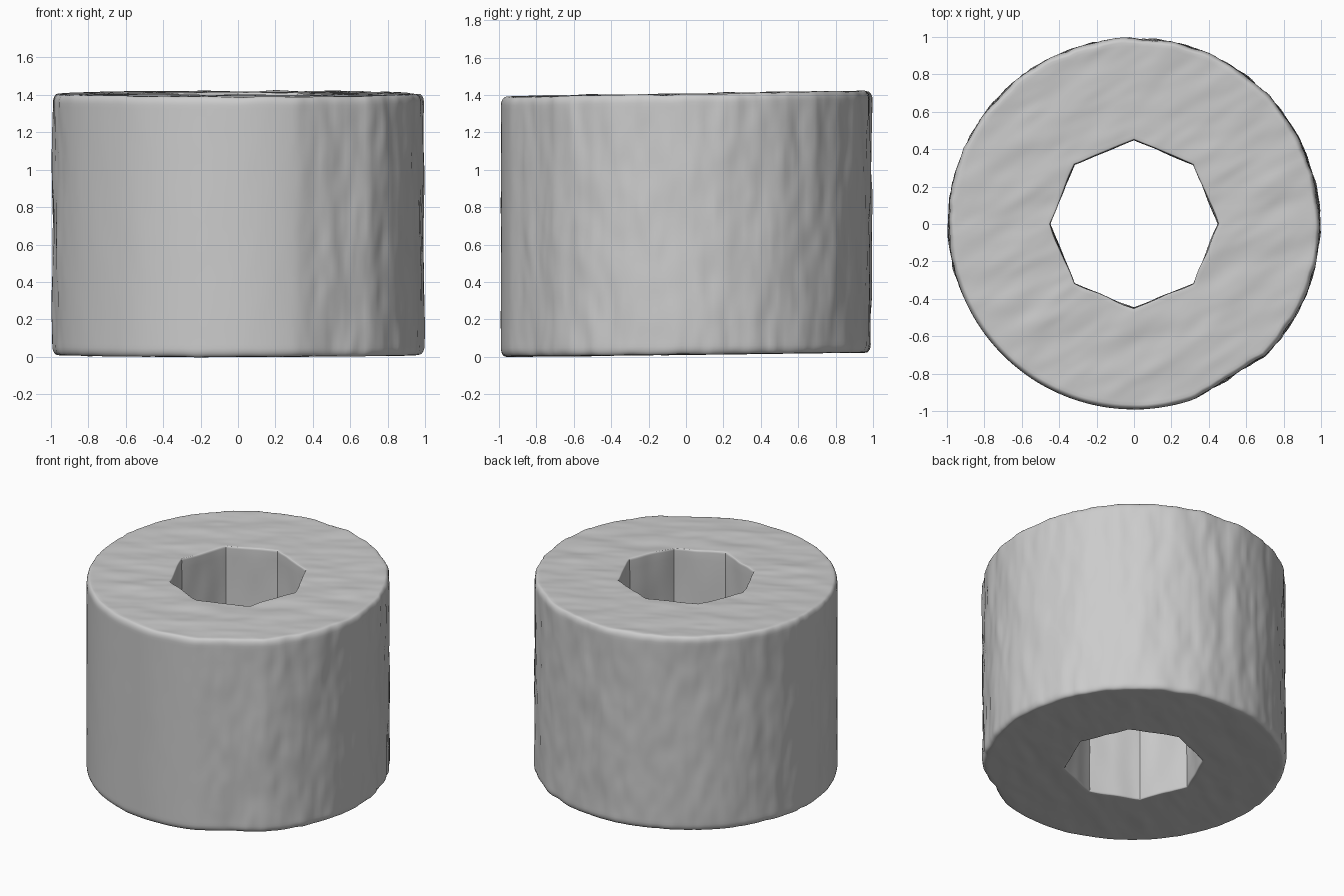
import bpy
import bmesh
import math
from mathutils import Vector, noise

cube = bpy.data.objects.get("Cube")
if cube:
    bpy.data.objects.remove(cube, do_unlink=True)

SEGMENTS = 256
OUTER, HOLE, HEIGHT = 0.99, 0.45, 1.385


def make_material(name, colour):
    mat = bpy.data.materials.new(name)
    mat.use_nodes = True
    mat.diffuse_color = colour
    mat.node_tree.nodes["Principled BSDF"].inputs["Base Color"].default_value = colour
    return mat


def steps(a, b, count):
    return [a + (b - a) * i / count for i in range(count)]


def rounded(cu, cz, radius, start):
    """Quarter-circle corner of the cross-section."""
    return [(cu + radius * math.cos(start + a), cz + radius * math.sin(start + a))
            for a in steps(0, math.pi / 2, 5)]


# Cross-section loop: u is 0 at the hole wall and 1 at the outer wall
BEVEL, LIP = 0.045, 0.015
section = rounded(1 - BEVEL, BEVEL, BEVEL, -math.pi / 2)
section += [(1, z) for z in steps(BEVEL, HEIGHT - BEVEL, 64)]
section += rounded(1 - BEVEL, HEIGHT - BEVEL, BEVEL, 0)
section += [(u, HEIGHT) for u in steps(1 - BEVEL, LIP, 30)]
section += rounded(LIP, HEIGHT - LIP, LIP, math.pi / 2)
section += [(0, z) for z in steps(HEIGHT - LIP, LIP, 24)]
section += rounded(LIP, LIP, LIP, math.pi)
section += [(u, 0) for u in steps(LIP, 1 - BEVEL, 24)]


def octagon_radius(angle):
    wedge = math.pi / 4
    return HOLE * math.cos(wedge / 2) / math.cos(angle % wedge - wedge / 2)


def outer_radius(angle):
    """Round outline with a shallow flat chord at the front right."""
    chord = math.radians(-58)
    off = math.cos(angle - chord)
    return min(OUTER, 0.965 / off) if off > 0.5 else OUTER


def roughness(angle):
    """Chiselled all round, smoother on the front face."""
    front = math.cos(angle - math.radians(-115))
    return 1.0 - 0.9 * min(1, max(0, (front - 0.6) / 0.15))


def surface_point(u, z, angle):
    inner, outer = octagon_radius(angle), outer_radius(angle)
    # keep the edge roundings at true size across the ring
    r = inner + (outer - inner) * u
    direction = Vector((math.cos(angle), math.sin(angle), 0))
    p = direction * r
    level = z / HEIGHT
    # gentle slope of both ends
    z += 0.012 + 0.012 * p.y + level * (0.008 + 0.004 * p.y)
    # vertical chisel marks on the outer wall
    if u > 0.9:
        q = Vector((p.x * 9, p.y * 9, z * 2.5))
        ridge = noise.noise(q) + 0.6 * noise.noise(q * 2.3)
        r += 0.009 * ridge * roughness(angle)
    elif u < 0.05:
        r += 0.008 * noise.noise(Vector((p.x * 7, p.y * 7, z * 3)))
    # diagonal ripples on the ends
    if level > 0.95 or level < 0.05:
        along, across = p.x * 0.85 + p.y * 0.5, p.y * 0.85 - p.x * 0.5
        q = Vector((along * 3, across * 8, level * 5))
        amount = 0.007 if level > 0.5 else 0.004
        z += amount * (noise.noise(q) + 0.5 * noise.noise(q * 2.1))
    return direction * r + Vector((0, 0, z))


# Thick stone ring swept around the vertical axis
bm = bmesh.new()
rings = []
for s in range(SEGMENTS):
    angle = 2 * math.pi * s / SEGMENTS
    rings.append([bm.verts.new(surface_point(u, z, angle)) for u, z in section])
count = len(section)
for s in range(SEGMENTS):
    a, b = rings[s], rings[(s + 1) % SEGMENTS]
    for i in range(count):
        j = (i + 1) % count
        bm.faces.new((a[i], b[i], b[j], a[j]))
bmesh.ops.recalc_face_normals(bm, faces=bm.faces)
mesh = bpy.data.meshes.new("stone_ring")
bm.to_mesh(mesh)
bm.free()
mesh.materials.append(make_material("grey_stone", (0.6, 0.6, 0.6, 1)))
ring = bpy.data.objects.new("stone_ring", mesh)
bpy.context.collection.objects.link(ring)
bpy.context.view_layer.objects.active = ring
ring.select_set(True)
bpy.ops.object.shade_smooth_by_angle(angle=math.radians(32))
